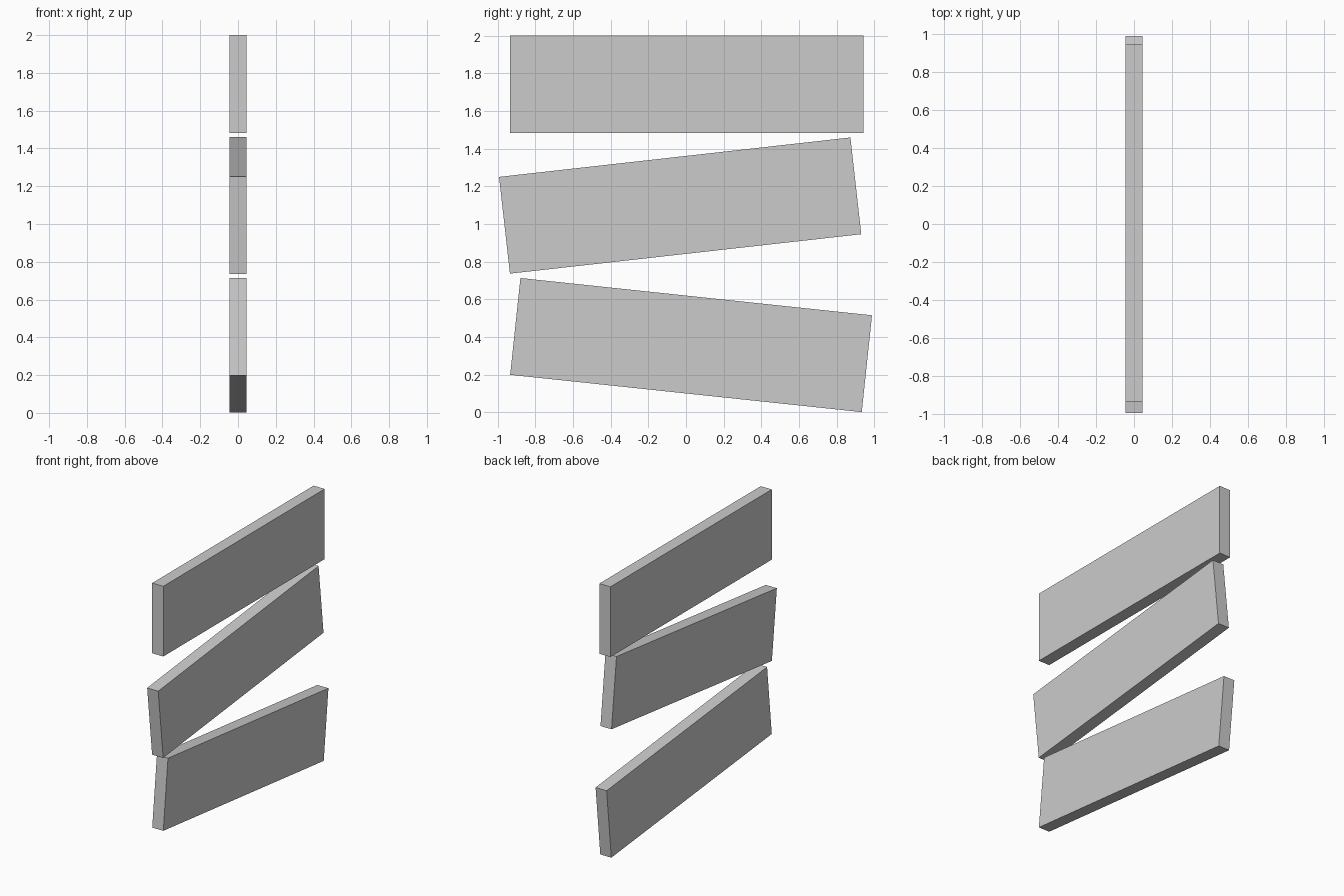
import bpy
import math

if "Cube" in bpy.data.objects:
    bpy.data.objects.remove(bpy.data.objects["Cube"])

THICKNESS, LENGTH, HEIGHT = 0.09, 1.878, 0.517


def plank(name, y, z, tilt):
    """Flat board in the YZ plane, tilted about X by the given degrees."""
    bpy.ops.mesh.primitive_cube_add(size=1)
    board = bpy.context.object
    board.name = name
    board.scale = (THICKNESS, LENGTH, HEIGHT)
    bpy.ops.object.transform_apply(location=False, rotation=False, scale=True)
    board.location = (0, y, z)
    board.rotation_euler.x = math.radians(tilt)


# Three sign boards stacked with alternating tilt
plank("bottom_board", 0.027, 0.357, -6.05)
plank("middle_board", -0.031, 1.098, 6.4)
plank("top_board", 0.005, 1.7415, 0)
